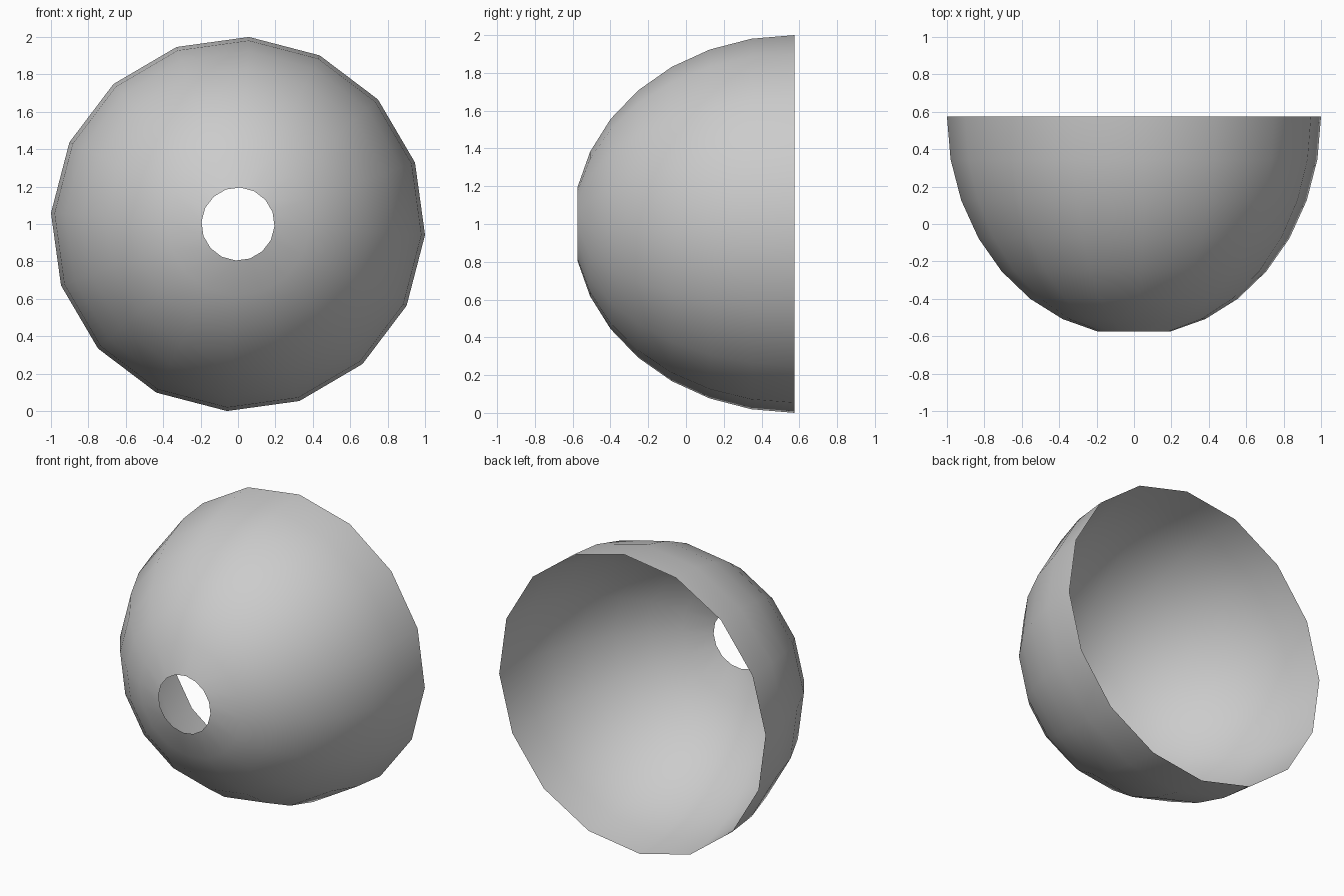
import bpy, bmesh
from math import sin, cos, radians

if "Cube" in bpy.data.objects:
    bpy.data.objects.remove(bpy.data.objects["Cube"])

SIDES, STEP = 16, 11.25
TWIST = radians(3.35)          # slight roll of the facets about the y axis
R = 1 / cos(TWIST)             # rim touches x = +-1 and z = 0 / 2
DEPTH, RIM_Y = 1.172, 0.575    # stretch along y, position of the open rim

# Open dome shell: rings from the small front hole to the wide rear rim
bm = bmesh.new()
rings = []
for k in range(1, 9):
    polar = radians(STEP * k)
    r, y = R * sin(polar), RIM_Y - DEPTH * cos(polar)
    rings.append([bm.verts.new((r * sin(a), y, 1 + r * cos(a)))
                  for a in (TWIST + radians(360 / SIDES * i) for i in range(SIDES))])

for inner, outer in zip(rings, rings[1:]):
    for i in range(SIDES):
        j = (i + 1) % SIDES
        bm.faces.new((inner[i], outer[i], outer[j], inner[j])).smooth = True

# Make sure the normals face outwards
bm.normal_update()
bm.faces.ensure_lookup_table()
f = bm.faces[0]
c = f.calc_center_median()
if f.normal.x * c.x + f.normal.y * (c.y - RIM_Y) + f.normal.z * (c.z - 1) < 0:
    bmesh.ops.reverse_faces(bm, faces=bm.faces[:])

mesh = bpy.data.meshes.new("dome_shell")
bm.to_mesh(mesh)
bm.free()
bpy.context.collection.objects.link(bpy.data.objects.new("dome_shell", mesh))
